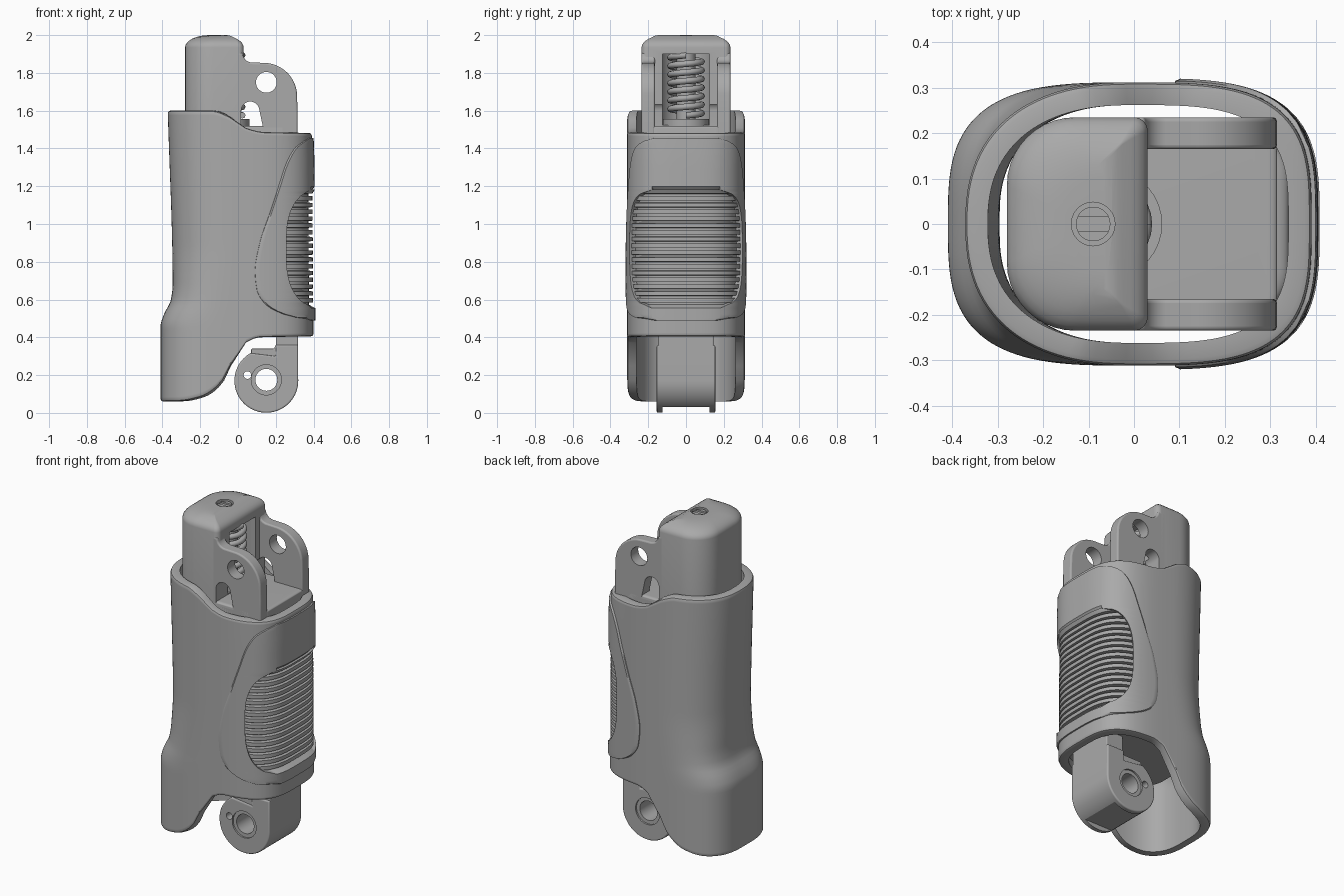
import bpy, bmesh, math
from math import sin, cos, pi, acos

cube = bpy.data.objects.get("Cube")
if cube:
    bpy.data.objects.remove(cube, do_unlink=True)

GREY = (0.4, 0.4, 0.4, 1)
mat = bpy.data.materials.new("plain grey")
mat.use_nodes = True
mat.diffuse_color = GREY
mat.node_tree.nodes["Principled BSDF"].inputs["Base Color"].default_value = GREY


def curve(table, x):
    """Monotone smooth interpolation through (x, y) points."""
    if x <= table[0][0]:
        return table[0][1]
    if x >= table[-1][0]:
        return table[-1][1]
    d = [(q[1] - p[1]) / (q[0] - p[0]) for p, q in zip(table, table[1:])]
    m = [d[0]] + [0 if a * b <= 0 else 2 * a * b / (a + b) for a, b in zip(d, d[1:])] + [d[-1]]
    i = next(k for k in range(len(d)) if x <= table[k + 1][0])
    (x0, y0), (x1, y1) = table[i], table[i + 1]
    h = x1 - x0
    s = (x - x0) / h
    return (y0 * (1 + 2 * s) * (1 - s) ** 2 + m[i] * h * s * (1 - s) ** 2
            + y1 * s * s * (3 - 2 * s) + m[i + 1] * h * s * s * (s - 1))


def finish(name, bm, angle=35):
    bmesh.ops.recalc_face_normals(bm, faces=bm.faces)
    me = bpy.data.meshes.new(name)
    bm.to_mesh(me)
    bm.free()
    ob = bpy.data.objects.new(name, me)
    bpy.context.collection.objects.link(ob)
    me.materials.append(mat)
    smooth(ob, angle)
    return ob


def activate(ob):
    bpy.ops.object.select_all(action='DESELECT')
    ob.select_set(True)
    bpy.context.view_layer.objects.active = ob


def smooth(ob, angle=35):
    activate(ob)
    bpy.ops.object.shade_smooth_by_angle(angle=math.radians(angle))


def loft(name, rings, closed=True, loop=False, caps=False, angle=35):
    """Skin a list of point rings."""
    bm = bmesh.new()
    vs = [[bm.verts.new(p) for p in r] for r in rings]
    pairs = list(zip(vs, vs[1:])) + ([(vs[-1], vs[0])] if loop else [])
    n = len(vs[0])
    for a, b in pairs:
        for i in range(n if closed else n - 1):
            j = (i + 1) % n
            bm.faces.new((a[i], a[j], b[j], b[i]))
    if caps:
        bm.faces.new(vs[0])
        bm.faces.new(vs[-1])
    return finish(name, bm, angle)


def prism(name, outline, y0, y1, bevel=0):
    """Extrude an xz outline along y, rounding its two rims."""
    ob = loft(name, [[(x, y, z) for x, z in outline] for y in (y0, y1)], caps=True)
    if bevel:
        mod = ob.modifiers.new("rim", 'BEVEL')
        mod.width, mod.segments, mod.limit_method = bevel, 4, 'ANGLE'
        mod.angle_limit = math.radians(50)
        activate(ob)
        bpy.ops.object.modifier_apply(modifier=mod.name)
        smooth(ob)
    return ob


def arc(cx, cz, r, a0, a1, n=24):
    return [(cx + r * cos(math.radians(a0 + (a1 - a0) * i / n)),
             cz + r * sin(math.radians(a0 + (a1 - a0) * i / n))) for i in range(n + 1)]


def rounded(x0, x1, w, rl, rr, inset=0):
    """Rounded rectangle in xy with separate left and right corner radii."""
    pts = []
    for cx, cy, r, a in ((x1 - rr, w - rr, rr, 0), (x0 + rl, w - rl, rl, 90),
                         (x0 + rl, rl - w, rl, 180), (x1 - rr, rr - w, rr, 270)):
        pts += arc(cx, cy, max(r - inset, 0.004), a, a + 90, 10)
    return pts


def block(name, x0, x1, w, rl, rr, z0, z1, fillet):
    """Upright rounded block with a filleted top."""
    rings = [(0, z0)] + [(fillet * (1 - cos(a)), z1 - fillet * (1 - sin(a)))
                         for a in [i * pi / 16 for i in range(9)]]
    return loft(name, [[(x, y, z) for x, y in rounded(x0 + i, x1 - i, w - i, rl, rr, i)]
                       for i, z in rings], caps=True)


def cylinder(name, x, y, r, z0, z1):
    return loft(name, [[(x + p, y + q, z) for p, q in arc(0, 0, r, 0, 350, 35)] for z in (z0, z1)], caps=True)


def box(x0, x1, y0, y1, z0, z1):
    return prism("cutter", [(x0, z0), (x1, z0), (x1, z1), (x0, z1)], y0, y1)


def bore(x, z, r, y0=-1, y1=1):
    return prism("cutter", arc(x, z, r, 0, 350, 35), y0, y1)


def cut(ob, *cutters):
    for c in cutters:
        c.hide_render = True
        mod = ob.modifiers.new("cut", 'BOOLEAN')
        mod.operation, mod.solver, mod.object = 'DIFFERENCE', 'EXACT', c
        activate(ob)
        bpy.ops.object.modifier_apply(modifier=mod.name)
        bpy.data.objects.remove(c, do_unlink=True)
    smooth(ob)


# Outer shell cross-section: a squarish ellipse with a flared lower back
BACK = [(0, .41), (.46, .41), (.52, .393), (.6, .355), (.68, .346), (1.6, .372)]
FRONT = [(0, .40), (.5, .40), (1.3, .396), (1.6, .385)]
POWER = [(0, 3.2), (.45, 3.2), (.9, 2.45), (1.6, 2.4)]
TOP = [(-.4, 1.6), (-.14, 1.6), (-.05, 1.57), (.04, 1.51), (.14, 1.487), (.4, 1.482)]
BOTTOM = [(-.4, .06), (-.32, .062), (-.2, .085), (-.1, .15), (-.03, .27), (.04, .37), (.12, .4), (.4, .405)]
EDGE = [(.49, .385), (.50, .33), (.53, .22), (.58, .14), (.65, .10), (.75, .09), (.9, .115),
        (1.05, .165), (1.2, .215), (1.32, .255), (1.4, .30), (1.44, .35), (1.455, .375)]


def section(t, z, off=0):
    c, s = cos(t), sin(t)
    n = 3.3 if c > 0 else curve(POWER, z)
    a = curve(FRONT if c > 0 else BACK, z) + off
    return (math.copysign(a * abs(c) ** (2 / n), c),
            math.copysign((.312 + off) * abs(s) ** (2 / n), s), z)


def oval(z, half, wide):
    u = min(abs(z - .87) / half, 1)
    return .4 + (wide - .4) * (1 - u ** 3) ** .4


def shell_ring(v, off, lift=0):
    ring = []
    for i in range(120):
        t = (i + .5) * pi / 60 - pi
        lo, hi = curve(BOTTOM, section(t, .2)[0]), curve(TOP, section(t, 1.5)[0])
        z = lo + (hi - lo) * v + lift
        sunk = off > -.02 and abs(z - .87) < .34 and abs(t) < oval(z, .34, 1.2)
        ring.append(section(t, z, off - .042 if sunk else off))
    return ring


rows = [i / 64 for i in range(65)]
rings = [shell_ring(0, -.014), shell_ring(0, -.004, .004), shell_ring(0, 0, .014)]
rings += [shell_ring(v, 0) for v in rows[1:-1]]
rings += [shell_ring(1, 0, -.014), shell_ring(1, -.004, -.004), shell_ring(1, -.014)]
rings += [shell_ring(v, -.05) for v in reversed(rows)]
loft("outer_shell", rings, loop=True)

# Grip panel wrapped round the front, with a ribbed recess
heights = [(.49 + .965 * i / 60, 0) for i in range(61)]
heights = [h for h in heights if abs(h[0] - .87) > .3]
for k in range(17):
    z = .573 + k * .036
    heights += [(z, -.034), (z + .011, -.034), (z + .0125, -.012), (z + .0345, -.012)]
heights.sort()


def panel_row(z, depth, off):
    tp = acos((curve(EDGE, z) / curve(FRONT, z)) ** 1.65)
    to = min(oval(z, .3, 1.09), tp * .8)
    side = [(tp, min(off, -.03)), (tp, min(off, .004))]
    side += [(tp - .015 + (to - tp + .015) * i / 14, off) for i in range(15)]
    inner = [(to * (1 - i / 15), off + depth) for i in range(31)]
    return [section(t, z, o) for t, o in side + inner + [(-t, o) for t, o in reversed(side)]]


ends = [heights[0][0], heights[-1][0]]
rings = [panel_row(ends[0], 0, -.03)] + [panel_row(z, d, .009) for z, d in heights]
rings += [panel_row(ends[1], 0, -.03)]
loft("grip_panel", rings, closed=False)

# Inner link body and its mount against the shell
block("link_body", -.28, .315, .235, .15, .08, .45, 1.52, .01)
block("shell_mount", .1, .34, .2, .05, .1, .45, 1.42, .02)


def notch():
    return prism("cutter", arc(.065, 1.6, .048, 180, 20, 16) + [(.135, 1.5), (.017, 1.5)], -1, 1)


# Hollow cap with the spring cavity open towards the front
cap = block("spring_cap", -.28, .03, .235, .15, .03, 1.4, 2.0, .065)
cut(cap, cylinder("cutter", -.06, 0, .138, 1.525, 1.9), box(-.06, .2, -.125, .125, 1.525, 1.9),
    notch(), cylinder("cutter", -.09, 0, .048, 1.98, 2.1))
screw = cylinder("cap_screw", -.09, 0, .038, 1.96, 1.995)
cut(screw, box(-.2, .1, -.016, .016, 1.985, 2.1))

# Pivot ears either side of the front opening
ear_outline = ([(-.03, 1.38), (.315, 1.38), (.315, 1.6)]
               + arc(.135, 1.675, .178, 5, 88, 20) + arc(.075, 1.905, .05, 265, 180, 8) + [(-.03, 1.91)])
for name, y0, y1 in (("left_ear_rear", .165, .235), ("left_ear_front", -.235, -.165)):
    ear = prism(name, ear_outline, y0, y1, .022)
    cut(ear, bore(.15, 1.75, .055), notch(), cylinder("cutter", -.06, 0, .138, 1.525, 1.9))

# Spring and its seat
cylinder("spring_seat", -.06, 0, .122, 1.515, 1.555)
cylinder("spring_rod", -.06, 0, .05, 1.54, 1.91)
coil = []
for i in range(7 * 28 + 1):
    a = i * 2 * pi / 28
    r = [(.083 + .017 * cos(b * pi / 4), .017 * sin(b * pi / 4)) for b in range(8)]
    coil.append([(-.06 + p * cos(a), p * sin(a), 1.575 + .0455 * a / (2 * pi) + q) for p, q in r])
loft("spring", coil, caps=True, angle=60)

# Lower hinge knuckle with bored pivot
knuckle = prism("hinge_knuckle", [(.318, .36)] + arc(.15, .17, .169, 0, -240, 48) + [(.2, .3), (.2, .36)],
                -.155, .155, .008)
cut(knuckle, bore(.15, .175, .058), bore(.15, .175, .08, .145, 1), bore(.15, .175, .08, -1, -.145),
    bore(.05, .2, .02), box(-.1, .4, -.125, .125, -.1, .03))
prism("hinge_neck", [(.07, .29), (.318, .29), (.318, .6), (.2, .6), (.2, .36), (.19, .34), (.07, .34)],
      -.146, .146, .006)
